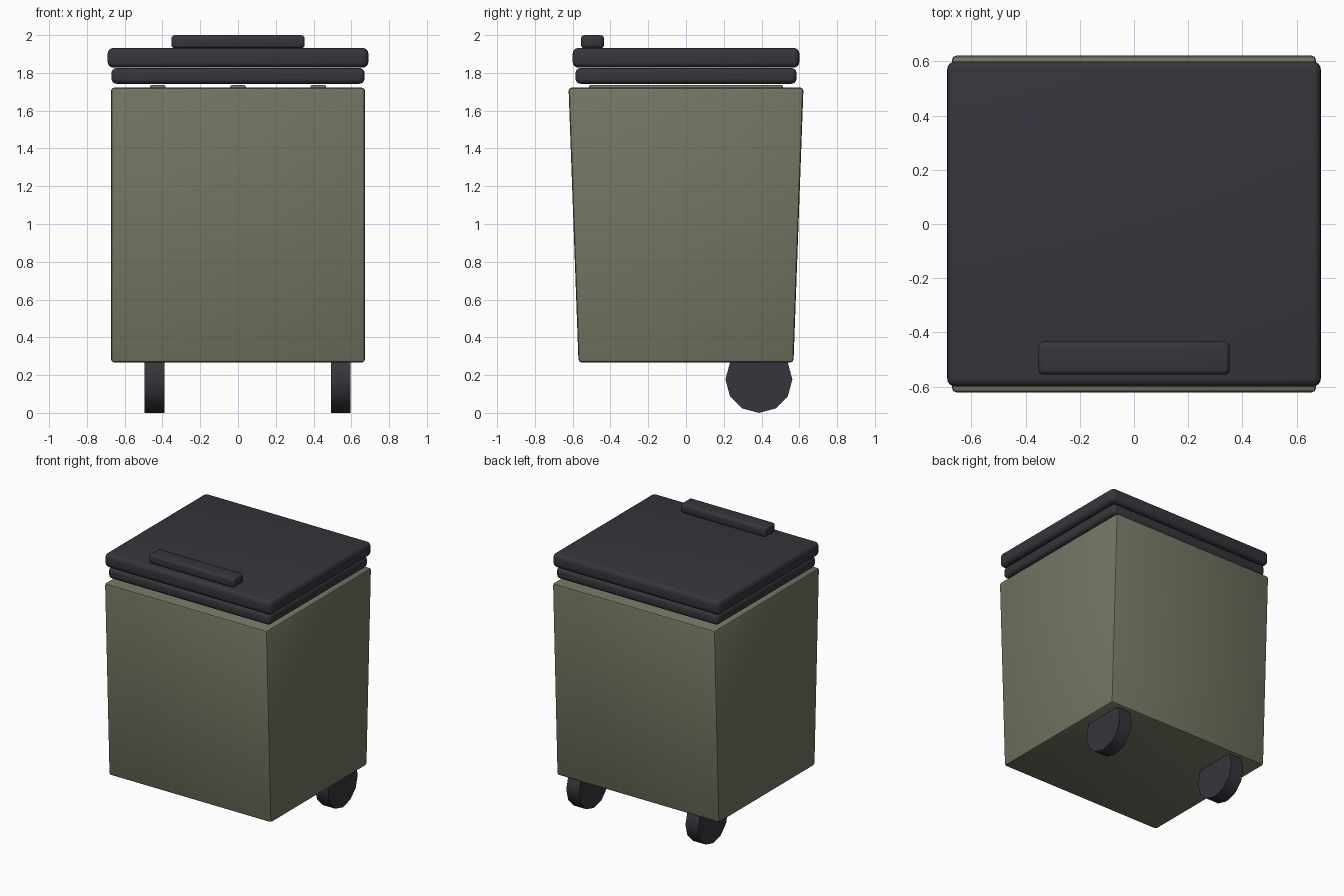
import bpy
import math

if "Cube" in bpy.data.objects:
    bpy.data.objects.remove(bpy.data.objects["Cube"], do_unlink=True)


def make_material(name, color):
    mat = bpy.data.materials.new(name)
    mat.use_nodes = True
    mat.diffuse_color = color
    mat.node_tree.nodes["Principled BSDF"].inputs["Base Color"].default_value = color
    return mat


olive = make_material("olive green", (0.17, 0.18, 0.123, 1))
charcoal = make_material("charcoal", (0.037, 0.036, 0.045, 1))


def finish(obj, name, mat, angle=35):
    obj.name = name
    obj.data.materials.append(mat)
    bpy.ops.object.shade_smooth_by_angle(angle=math.radians(angle))
    return obj


def box(name, low, high, mat, bevel, segments=3, taper=1.0):
    """Bevelled box between two corners; taper scales the bottom in y."""
    center = [(a + b) / 2 for a, b in zip(low, high)]
    size = [b - a for a, b in zip(low, high)]
    bpy.ops.mesh.primitive_cube_add(size=1, location=center)
    obj = bpy.context.object
    for v in obj.data.vertices:
        lower = v.co.z < 0
        v.co = [c * s for c, s in zip(v.co, size)]
        if lower:
            v.co.y *= taper
    mod = obj.modifiers.new("rounded edges", "BEVEL")
    mod.width = bevel
    mod.segments = segments
    mod.limit_method = "NONE"
    bpy.ops.object.modifier_apply(modifier=mod.name)
    return finish(obj, name, mat)


# Tapered bin body
box("bin_body", (-0.672, -0.622, 0.267), (0.672, 0.622, 1.722), olive, 0.016, 2, taper=0.915)

# Low ribs between body and lid
for label, x in (("right", -0.425), ("middle", 0), ("left", 0.425)):
    box(label + "_rib", (x - 0.042, -0.515, 1.70), (x + 0.042, 0.515, 1.737), olive, 0.014)

# Two stacked lid slabs and the handle
box("lid_rim", (-0.67, -0.585, 1.742), (0.67, 0.585, 1.826), charcoal, 0.028, 4)
box("lid_top", (-0.69, -0.60, 1.828), (0.69, 0.60, 1.932), charcoal, 0.03, 4)
box("lid_handle", (-0.353, -0.556, 1.93), (0.353, -0.434, 2.0), charcoal, 0.018)

# Rear wheels
for label, x in (("right", -0.442), ("left", 0.544)):
    bpy.ops.mesh.primitive_cylinder_add(vertices=12, radius=0.177, depth=0.105,
                                        location=(x, 0.386, 0.177),
                                        rotation=(0, math.pi / 2, 0))
    finish(bpy.context.object, label + "_wheel", charcoal)
